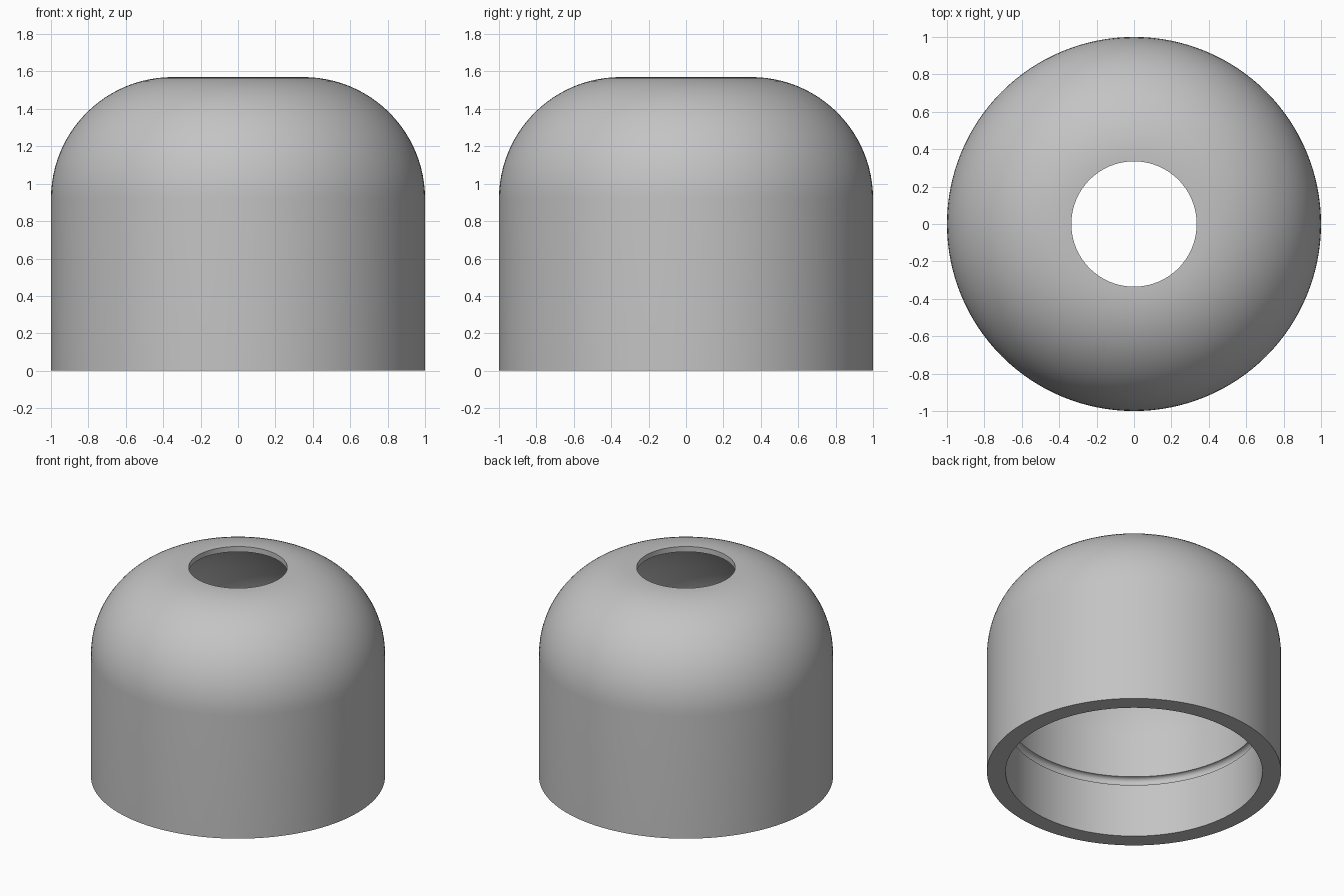
import bpy
import bmesh
from math import sin, cos, pi, sqrt, asin
from mathutils import Vector

cube = bpy.data.objects.get("Cube")
if cube:
    bpy.data.objects.remove(cube, do_unlink=True)

SEGMENTS = 128
HEIGHT = 1.57
HOLE_R = 0.335
BORE_R = 0.873


def arc(cr, cz, radius, start, end, steps):
    """Points (radius, height) along a circular arc."""
    angles = [start + (end - start) * i / steps for i in range(steps + 1)]
    return [(cr + radius * cos(a), cz + radius * sin(a)) for a in angles]


def revolve(name, profile, material):
    """Spin a closed profile around the z axis."""
    bm = bmesh.new()
    verts = [bm.verts.new((r, 0, z)) for r, z in profile]
    edges = [bm.edges.new((v, verts[i - 1])) for i, v in enumerate(verts)]
    bmesh.ops.spin(bm, geom=verts + edges, cent=(0, 0, 0), axis=(0, 0, 1),
                   angle=2 * pi, steps=SEGMENTS, use_merge=True)
    bmesh.ops.remove_doubles(bm, verts=bm.verts, dist=0.0001)
    bmesh.ops.recalc_face_normals(bm, faces=bm.faces)
    mesh = bpy.data.meshes.new(name)
    bm.to_mesh(mesh)
    bm.free()
    mesh.materials.append(material)
    obj = bpy.data.objects.new(name, mesh)
    bpy.context.collection.objects.link(obj)
    bpy.ops.object.select_all(action='DESELECT')
    obj.select_set(True)
    bpy.context.view_layer.objects.active = obj
    bpy.ops.object.shade_smooth_by_angle(angle=pi / 6)
    return obj


grey = bpy.data.materials.new("plain_grey")
grey.use_nodes = True
grey.diffuse_color = (0.55, 0.55, 0.55, 1)
grey.node_tree.nodes["Principled BSDF"].inputs["Base Color"].default_value = grey.diffuse_color

# Outer wall and rounded shoulder
round_r = 0.65
outer = [(1, 0)] + arc(1 - round_r, HEIGHT - round_r, round_r, 0, pi / 2, 24)

# Top hole, then the spherical ceiling inside
ball_r, ball_z = 0.877, 0.72
ceiling = [(HOLE_R, HEIGHT)]
ceiling += arc(0, ball_z, ball_r, pi / 2 - asin(HOLE_R / ball_r),
               pi / 2 - asin(BORE_R / ball_r), 24)

# Straight bore with a round groove
groove = arc(BORE_R, 0.433, 0.033, pi / 2, -pi / 2, 10)

revolve("domed_cap", outer + ceiling + groove + [(BORE_R, 0)], grey)
